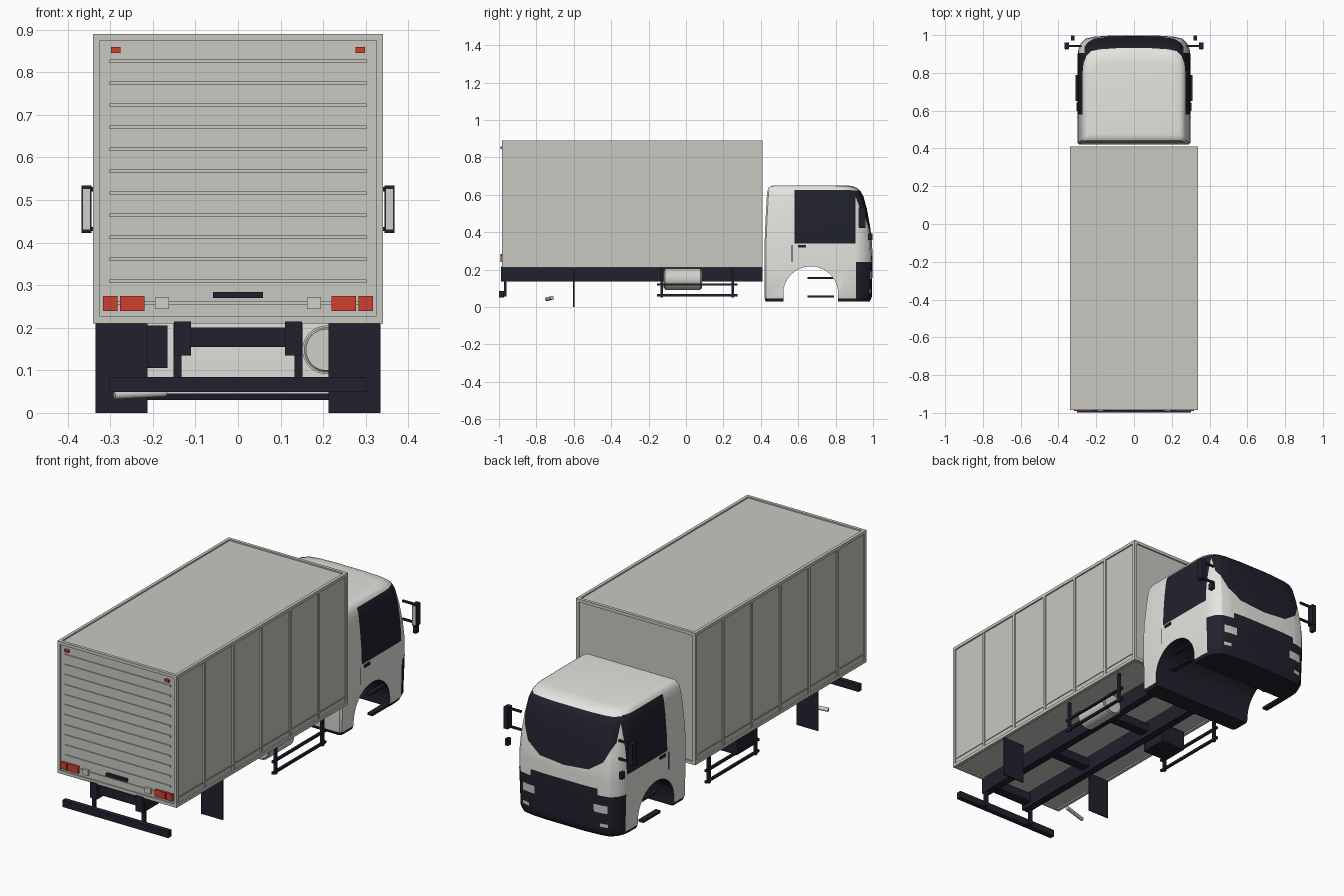
import bpy, bmesh, math
from mathutils import Vector, Matrix

cube = bpy.data.objects.get("Cube")
if cube:
    bpy.data.objects.remove(cube)


def material(name, *rgb):
    m = bpy.data.materials.new(name)
    m.use_nodes = True
    m.diffuse_color = (*rgb, 1)
    m.node_tree.nodes["Principled BSDF"].inputs["Base Color"].default_value = (*rgb, 1)
    return m


CARGO = material("cargo_grey", .58, .58, .54)
PAINT = material("cab_white", .78, .78, .74)
DARK = material("dark_trim", .015, .015, .026)
RED = material("red_lamp", .62, .05, .03)
CLEAR = material("pale_lamp", .62, .63, .58)


def finish(name, bm, *mats):
    bmesh.ops.recalc_face_normals(bm, faces=bm.faces)
    mesh = bpy.data.meshes.new(name)
    bm.to_mesh(mesh)
    bm.free()
    for m in mats:
        mesh.materials.append(m)
    ob = bpy.data.objects.new(name, mesh)
    bpy.context.collection.objects.link(ob)
    return ob


def smooth(ob, degrees=35):
    bpy.ops.object.select_all(action='DESELECT')
    bpy.context.view_layer.objects.active = ob
    ob.select_set(True)
    bpy.ops.object.shade_smooth_by_angle(angle=math.radians(degrees))


def boxes(name, mat, *items, mirror=False):
    """Each item is a centre and a size; mirror repeats it at -x."""
    bm = bmesh.new()
    for x, y, z, sx, sy, sz in items:
        for side in ((1, -1) if mirror else (1,)):
            bmesh.ops.create_cube(bm, size=1, matrix=Matrix.Translation((side * x, y, z))
                                  @ Matrix.Diagonal((sx, sy, sz, 1)))
    return finish(name, bm, mat)


def tube(name, mat, centre, radius, length, axis, segments=24, bevel=0):
    bm = bmesh.new()
    rot = Vector((0, 0, 1)).rotation_difference(Vector(axis)).to_matrix().to_4x4()
    bmesh.ops.create_cone(bm, cap_ends=True, segments=segments, radius1=radius, radius2=radius,
                          depth=length, matrix=Matrix.Translation(centre) @ rot)
    if bevel:
        rims = [e for e in bm.edges if any(len(f.verts) > 4 for f in e.link_faces)]
        bmesh.ops.bevel(bm, geom=rims, offset=bevel, segments=3, affect='EDGES')
    ob = finish(name, bm, mat)
    smooth(ob)
    return ob


# Cargo body: core, edge frame, side ribs, rear slats
Y0, Y1, Z0, Z1, W, T = -.985, .41, .21, .89, .34, .016
YM, ZM, LEN, HGT = (Y0 + Y1) / 2, (Z0 + Z1) / 2, Y1 - Y0, Z1 - Z0
boxes("cargo_body", CARGO, (0, YM, ZM, 2 * W - .014, LEN - .014, HGT - .014))
frame = []
for z in (Z0 + T / 2, Z1 - T / 2):
    frame.append((W - T / 2, YM, z, T, LEN, T))
for y in (Y0 + T / 2, Y1 - T / 2):
    frame.append((W - T / 2, y, ZM, T, T, HGT))
boxes("cargo_frame_sides", CARGO, *frame, mirror=True)
boxes("cargo_frame_ends", CARGO, *[(0, y, z, 2 * W, T, T)
      for y in (Y0 + T / 2, Y1 - T / 2) for z in (Z0 + T / 2, Z1 - T / 2)])
boxes("side_ribs", CARGO, *[(W - .005, Y0 + LEN * i / 6, ZM, .009, .014, HGT) for i in range(1, 6)],
      (W - .006, YM, Z0 + .045, .006, LEN, .006), mirror=True)
boxes("door_slats", CARGO, *[(0, Y0 + .006, .257 + .0517 * i, .604, .008, .008) for i in range(12)])

# Rear lamps and plate
boxes("tail_lamps", RED, (.3, Y0, .257, .034, .012, .036), (.248, Y0, .257, .058, .012, .036),
      (.287, Y0, .852, .022, .012, .013), mirror=True)
boxes("reverse_lamps", CLEAR, (.178, Y0, .257, .033, .012, .027), mirror=True)
boxes("plate_bar", DARK, (0, Y0, .277, .118, .016, .014))

# Chassis
boxes("chassis_rails", DARK, (.13, -.29, .175, .04, 1.4, .08), mirror=True)
boxes("cross_members", DARK, *[(0, y, .178, .24, .05, .046) for y in (-.95, -.5, -.05, .36)])
boxes("rear_bumper", DARK, (0, -.986, .067, .604, .026, .035))
boxes("bumper_hangers", DARK, (.142, -.967, .135, .018, .014, .16), mirror=True)
boxes("mudflaps", DARK, (.273, -.6, .105, .122, .006, .21), mirror=True)
boxes("battery_box", DARK, (-.235, -.05, .155, .14, .14, .1))
tube("fuel_tank", CLEAR, (.208, -.017, .148), .057, .205, (0, 1, 0), 32, .008)
tube("exhaust_pipe", CLEAR, (-.23, -.73, .045), .01, .125, (1, .25, .05), 16)
boxes("side_guards", DARK, (.305, .06, .062, .012, .43, .012), (.305, .06, .12, .012, .43, .012),
      (.305, -.13, .13, .014, .014, .16), (.305, .25, .13, .014, .014, .16), mirror=True)

# Cab shell: rounded plan outlines stacked by height (z, back, front, half width)
LEVELS = [(.03, .425, .985, .288), (.05, .42, .995, .295), (.24, .42, 1, .3), (.34, .42, .997, .3),
          (.42, .423, .988, .297), (.52, .428, .97, .289), (.59, .432, .951, .281),
          (.62, .435, .935, .274), (.637, .441, .915, .265), (.646, .452, .89, .253),
          (.65, .47, .86, .238)]
CORNER = [(0, .12), (.004, .08), (.018, .045), (.045, .018), (.09, .008), (.18, .002)]
bm = bmesh.new()
rings = []
for z, back, front, w in LEVELS:
    half = [(w - .012, back), (w - .002, back + .008), (w, back + .02)]
    half += [(w - dx, front - dy) for dx, dy in CORNER]
    outline = half + [(-x, y) for x, y in reversed(half)]
    rings.append([bm.verts.new((x, y, z)) for x, y in outline])
for a, b in zip(rings, rings[1:]):
    for i in range(len(a)):
        j = (i + 1) % len(a)
        bm.faces.new((a[i], a[j], b[j], b[i]))
bm.faces.new(rings[0])
bm.faces.new(rings[-1])
bmesh.ops.recalc_face_normals(bm, faces=bm.faces)


def paint(planes, index, rule):
    """Cut the faces picked by rule along planes and colour the enclosed part."""
    planes = [(Vector(co), Vector(no)) for co, no in planes]
    for co, no in planes:
        faces = [f for f in bm.faces if rule(f)]
        geom = set(faces) | {e for f in faces for e in f.edges} | {v for f in faces for v in f.verts}
        bmesh.ops.bisect_plane(bm, geom=list(geom), dist=1e-5, plane_co=co, plane_no=no)
    bm.normal_update()
    for f in bm.faces:
        c = f.calc_center_median()
        if rule(f) and all((c - co).dot(no) < 0 for co, no in planes):
            f.material_index = index


def window(axis, low, high, z0, z1):
    lo, hi, n = [0, 0, 0], [0, 0, 0], [0, 0, 0]
    lo[axis], hi[axis], n[axis] = low, high, 1
    return [(lo, [-v for v in n]), (hi, n), ((0, 0, z0), (0, 0, -1)), ((0, 0, z1), (0, 0, 1))]


def facing_front(f):
    return f.normal.y > .3


# Bumper, grille, sill and lamps
paint([((0, .91, 0), (0, -1, 0)), ((0, 0, .24), (0, 0, 1))], 1, lambda f: True)
paint(window(0, -.19, .19, .2, .272), 1, facing_front)
paint([((0, 0, .046), (0, 0, 1))], 1, lambda f: True)
for s in (-1, 1):
    paint(window(0, s * .205 - .036, s * .205 + .036, .15, .19), 2, facing_front)
    paint(window(0, s * .222 - .02, s * .222 + .02, .078, .095), 2, facing_front)

# Side windows, then the windscreen with its curved lower edge
paint(window(1, .58, .905, .34, .625), 1, lambda f: abs(f.normal.x) > .6)
CURVE = [(0, .345), (.14, .358), (.215, .41), (.258, .5)]
screen = window(0, -.262, .262, .3, .622)
for (x0, z0), (x1, z1) in zip(CURVE, CURVE[1:]):
    for s in (-1, 1):
        screen.append(((s * x0, 0, z0), (s * (z1 - z0), 0, x0 - x1)))
paint(screen, 1, facing_front)
cab = finish("cab", bm, PAINT, DARK, CLEAR)

# Wheel arch tunnel
bm = bmesh.new()
arc = [(.667 + .147 * math.cos(math.pi * i / 24), .07 + .147 * math.sin(math.pi * i / 24))
       for i in range(25)]
arc += [(.52, -.1), (.814, -.1)]
side = bm.faces.new([bm.verts.new((-.5, y, z)) for y, z in arc])
sweep = bmesh.ops.extrude_face_region(bm, geom=[side])["geom"]
bmesh.ops.translate(bm, vec=(1, 0, 0), verts=[v for v in sweep if isinstance(v, bmesh.types.BMVert)])
for f in bm.faces:
    f.material_index = 1
cutter = finish("arch_cutter", bm, PAINT, DARK, CLEAR)
cutter.hide_render = True
cut = cab.modifiers.new("wheel_arch", 'BOOLEAN')
cut.operation, cut.solver, cut.object = 'DIFFERENCE', 'EXACT', cutter
bpy.ops.object.select_all(action='DESELECT')
bpy.context.view_layer.objects.active = cab
cab.select_set(True)
bpy.ops.object.modifier_apply(modifier=cut.name)
bpy.data.objects.remove(cutter)
smooth(cab, 30)

# Cab fittings
boxes("cab_steps", DARK, (.297, .72, .056, .028, .14, .012), (.285, .72, .155, .02, .14, .01), mirror=True)
boxes("door_handles", DARK, (.3, .62, .325, .01, .045, .014), mirror=True)
boxes("door_seams", DARK, (.299, .567, .285, .003, .004, .09), mirror=True)
boxes("mirror_housings", DARK, (.356, .943, .478, .024, .034, .112), mirror=True)
boxes("mirror_glass", CLEAR, (.356, .925, .478, .017, .004, .096), mirror=True)
boxes("mirror_arms", DARK, (.318, .943, .525, .08, .01, .01), (.318, .943, .432, .08, .01, .01), mirror=True)
boxes("front_mirrors", DARK, (.325, .985, .375, .018, .026, .034), mirror=True)
